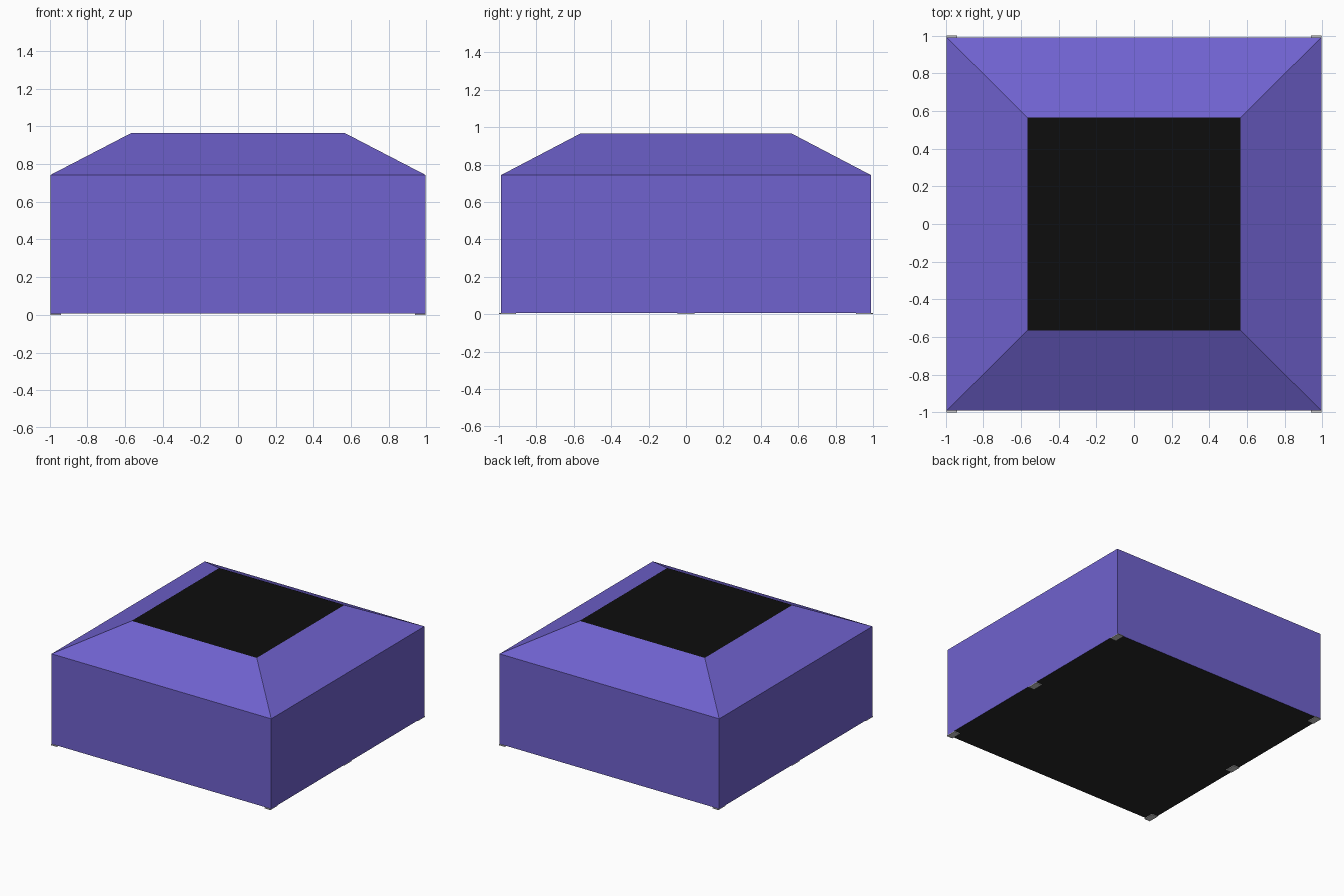
import bpy, bmesh

if "Cube" in bpy.data.objects:
    bpy.data.objects.remove(bpy.data.objects["Cube"])


def material(name, rgb):
    m = bpy.data.materials.new(name)
    m.diffuse_color = (*rgb, 1)
    m.use_nodes = True
    m.node_tree.nodes["Principled BSDF"].inputs["Base Color"].default_value = m.diffuse_color
    return m


def make(name, bm, mat=None):
    me = bpy.data.meshes.new(name)
    bmesh.ops.recalc_face_normals(bm, faces=bm.faces)
    bm.to_mesh(me)
    bm.free()
    ob = bpy.data.objects.new(name, me)
    bpy.context.collection.objects.link(ob)
    if mat:
        me.materials.append(mat)
    return ob


def ring(bm, hx, hy, z):
    return [bm.verts.new((sx * hx, sy * hy, z))
            for sx, sy in ((-1, -1), (1, -1), (1, 1), (-1, 1))]


def loft(name, levels, mat, bottom=False, top=False):
    """Rectangular sections joined by flat sides, with optional caps."""
    bm = bmesh.new()
    rings = [ring(bm, *lv) for lv in levels]
    for a, b in zip(rings, rings[1:]):
        for i in range(4):
            j = (i + 1) % 4
            bm.faces.new((a[i], a[j], b[j], b[i]))
    if bottom:
        bm.faces.new(rings[0][::-1])
    if top:
        bm.faces.new(rings[-1])
    ob = make(name, bm, mat)
    return ob


purple = material("purple", (0.16, 0.122, 0.62))
black = material("black", (0.004, 0.004, 0.004))
charcoal = material("charcoal", (0.02, 0.02, 0.02))

HX, HY = 0.994, 0.99      # body half sizes
FOOT = 0.006              # foot height

# Body walls and sloping shoulders
loft("body_shell", [(HX, HY, FOOT), (HX, HY, 0.743), (0.566, 0.566, 0.965)], purple)

# Flat black panel on top and dark base underneath
for name, hx, hy, z, mat, up in (("top_panel", 0.566, 0.566, 0.965, black, 1),
                                 ("base_panel", HX, HY, FOOT, charcoal, -1)):
    bm = bmesh.new()
    bm.faces.new(ring(bm, hx, hy, z)[::up])
    me = bpy.data.meshes.new(name)
    bm.to_mesh(me)
    bm.free()
    me.materials.append(mat)
    bpy.context.collection.objects.link(bpy.data.objects.new(name, me))

# Six thin feet along the left and right edges
for side, x in (("left", -0.967), ("right", 0.967)):
    for place, y in (("front", -0.955), ("middle", 0), ("back", 0.955)):
        foot = loft(f"foot_{side}_{place}",
                    [(0.027, 0.045, 0), (0.027, 0.045, FOOT)], None, True, True)
        foot.location = (x, y, 0)
